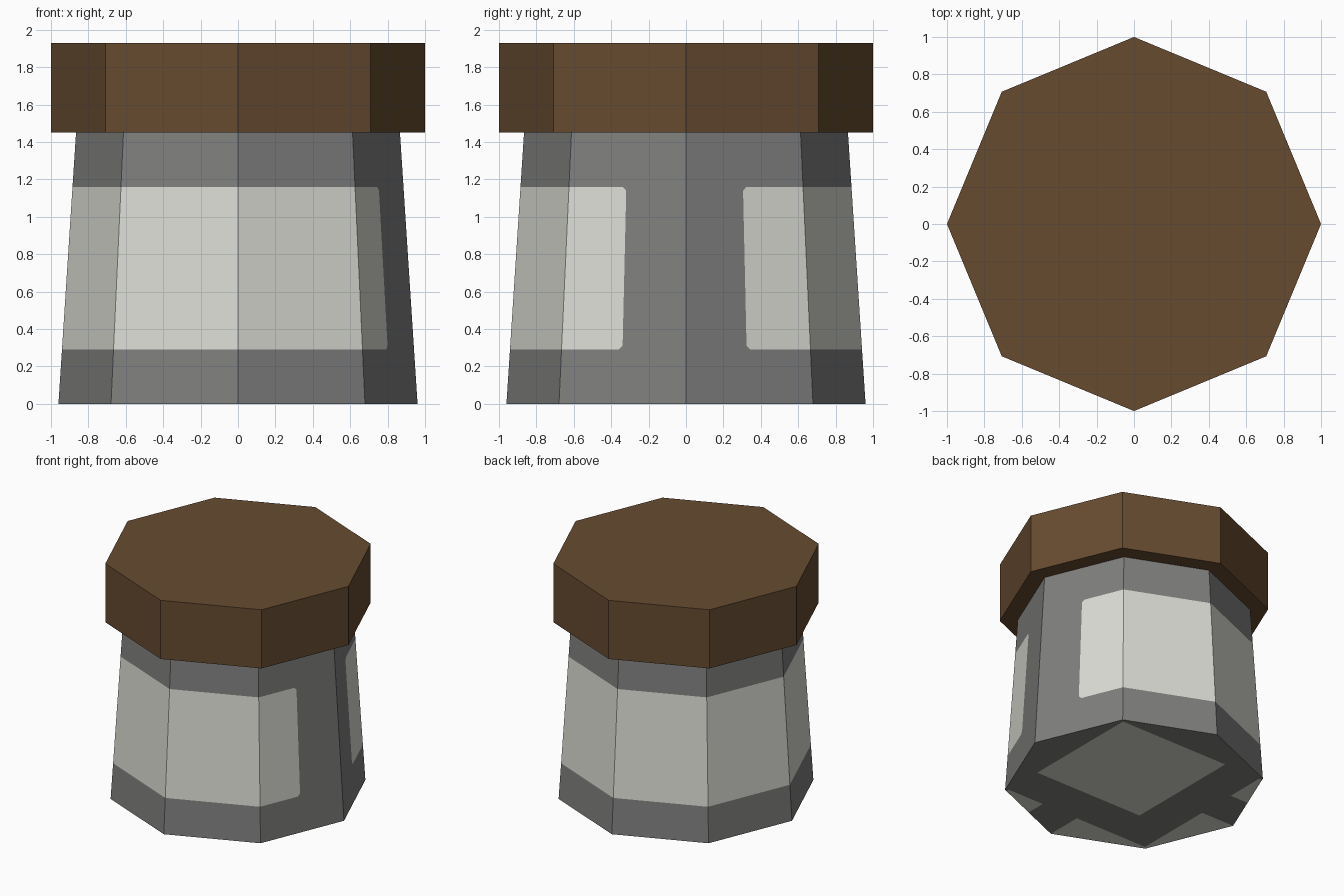
import bpy, bmesh, math

if "Cube" in bpy.data.objects:
    bpy.data.objects.remove(bpy.data.objects["Cube"])

SIDES = 8
LID_Z0, LID_Z1 = 1.45, 1.93
R_BOTTOM, R_TOP = 0.96, 0.866


def material(name, rgb):
    lin = [((c / 255 + 0.055) / 1.055) ** 2.4 for c in rgb]
    m = bpy.data.materials.new(name)
    m.diffuse_color = (*lin, 1)
    m.use_nodes = True
    m.node_tree.nodes["Principled BSDF"].inputs["Base Color"].default_value = m.diffuse_color
    return m


def finish(name, bm, mats):
    me = bpy.data.meshes.new(name)
    bm.to_mesh(me)
    bm.free()
    for m in mats:
        me.materials.append(m)
    ob = bpy.data.objects.new(name, me)
    bpy.context.collection.objects.link(ob)
    return ob


def point(u, r, z):
    """Point on an octagon outline; u counts sides, starting at +x."""
    i = math.floor(u)
    f = u - i
    a, b = (math.tau * k / SIDES for k in (i, i + 1))
    return (r * ((1 - f) * math.cos(a) + f * math.cos(b)),
            r * ((1 - f) * math.sin(a) + f * math.sin(b)), z)


def radius(z):
    return R_BOTTOM + (R_TOP - R_BOTTOM) * z / LID_Z0


grey = material("jar grey", (127, 127, 126))
pale = material("label pale grey", (219, 220, 212))
brown = material("lid brown", (102, 75, 48))

# Jar base: octagon cut along the lines of the pale patches
bm = bmesh.new()
bm.faces.new([bm.verts.new(point(u, R_BOTTOM, 0)) for u in reversed(range(SIDES))])
for axis in range(2):
    for c in (-0.66, -0.33, 0, 0.33, 0.66):
        co = [0, 0, 0]
        no = [0, 0, 0]
        co[axis], no[axis] = c, 1
        bmesh.ops.bisect_plane(bm, geom=bm.verts[:] + bm.edges[:] + bm.faces[:],
                               dist=1e-5, plane_co=co, plane_no=no)


def base_is_pale(x, y):
    if -0.33 < x < 0.66 and -0.33 < y < 0.66:
        return True
    return any(a < -0.66 and (b < 0 or b > 0.33) and b < 0.66
               for a, b in ((x, y), (y, x)))


for f in bm.faces:
    c = f.calc_center_median()
    f.material_index = int(base_is_pale(c.x, c.y))

# Jar wall: grid of columns and rows, label left open around +x
cols = [0, 0.487, 0.517, 1, 2, 3, 4, 5, 6, 7, 7.46, 7.49, 8]
rows = [0, 0.29, 0.31, 1.14, 1.16, LID_Z0]
last = len(cols) - 2
grid = [[bm.verts.new(point(u, radius(z), z)) for u in cols[:-1]] for z in rows]
for r in range(len(rows) - 1):
    for c in range(last + 1):
        d = (c + 1) % (last + 1)
        a, b, e, g = grid[r][c], grid[r][d], grid[r + 1][d], grid[r + 1][c]
        label = 1 <= r <= 3 and 1 <= c <= last - 1
        if label and c in (1, last - 1) and r in (1, 3):
            # clipped label corners
            if (c == 1) == (r == 1):
                tris = [(a, b, g), (b, e, g)]
                grey_first = r == 1
            else:
                tris = [(a, b, e), (a, e, g)]
                grey_first = c != 1
            for k, t in enumerate(tris):
                bm.faces.new(t).material_index = int((k == 0) != grey_first)
        else:
            bm.faces.new((a, b, e, g)).material_index = int(label)
finish("jar_body", bm, [grey, pale])

# Lid: octagonal slab
bm = bmesh.new()
low, high = ([bm.verts.new(point(u, 1.0, z)) for u in range(SIDES)]
             for z in (LID_Z0, LID_Z1))
bm.faces.new(low[::-1])
bm.faces.new(high)
for i in range(SIDES):
    j = (i + 1) % SIDES
    bm.faces.new((low[i], low[j], high[j], high[i]))
finish("lid", bm, [brown])
